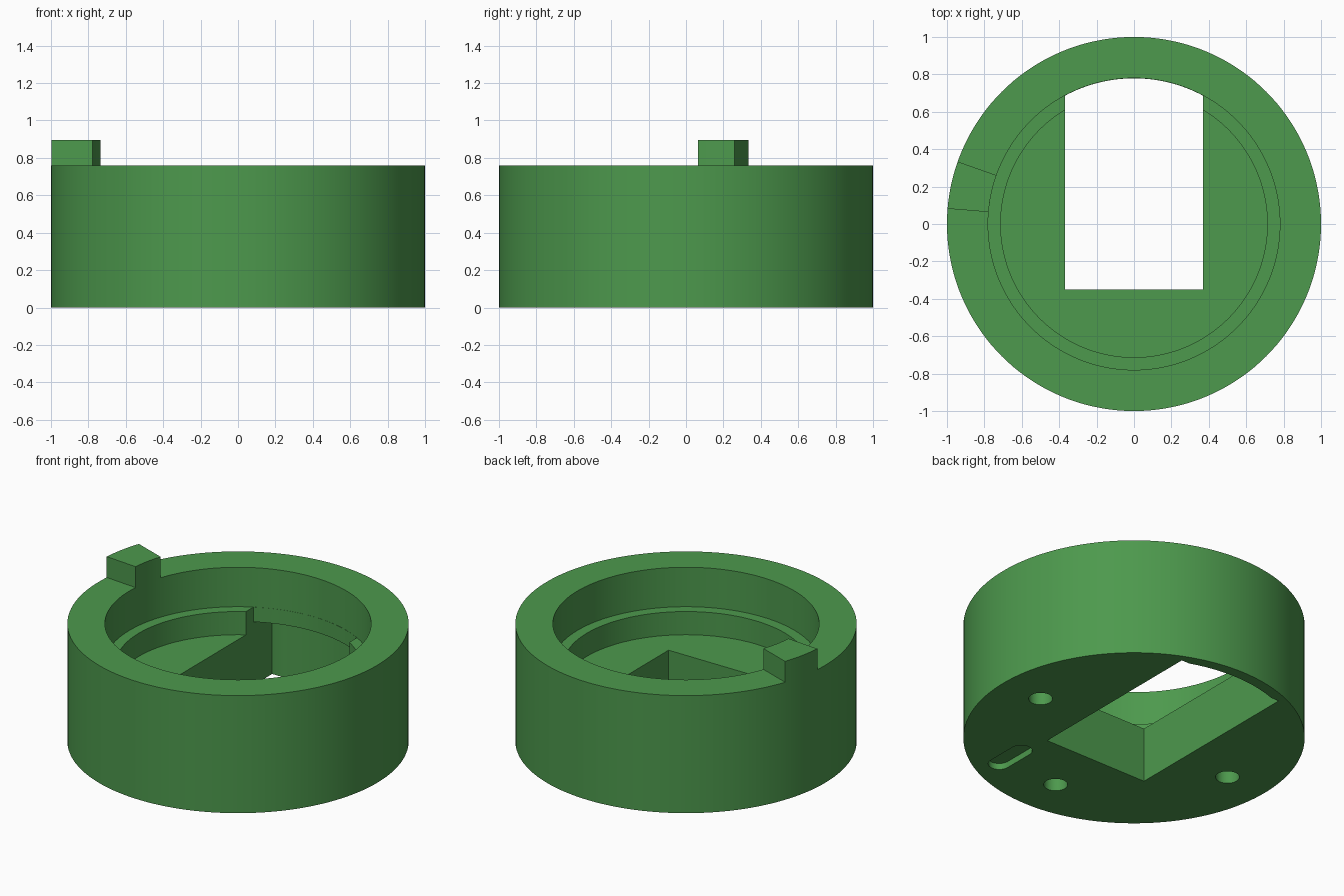
import bpy, bmesh, math

if "Cube" in bpy.data.objects:
    bpy.data.objects.remove(bpy.data.objects["Cube"])

green = bpy.data.materials.new("green plastic")
green.diffuse_color = (0.074, 0.319, 0.074, 1)
green.use_nodes = True
green.node_tree.nodes["Principled BSDF"].inputs["Base Color"].default_value = green.diffuse_color


def make_object(name, bm):
    bmesh.ops.recalc_face_normals(bm, faces=bm.faces)
    mesh = bpy.data.meshes.new(name)
    bm.to_mesh(mesh)
    bm.free()
    mesh.materials.append(green)
    ob = bpy.data.objects.new(name, mesh)
    bpy.context.collection.objects.link(ob)
    return ob


def prism(name, outline, z0, z1):
    """Extrude a flat outline from z0 to z1."""
    bm = bmesh.new()
    face = bm.faces.new([bm.verts.new((x, y, z0)) for x, y in outline])
    top = bmesh.ops.extrude_face_region(bm, geom=[face])["geom"]
    verts = [g for g in top if isinstance(g, bmesh.types.BMVert)]
    bmesh.ops.translate(bm, verts=verts, vec=(0, 0, z1 - z0))
    return make_object(name, bm)


def arc(radius, a0, a1, n, cx=0.0, cy=0.0):
    return [(cx + radius * math.cos(a0 + (a1 - a0) * i / n),
             cy + radius * math.sin(a0 + (a1 - a0) * i / n)) for i in range(n + 1)]


def lathe(name, profile, segments):
    bm = bmesh.new()
    rings = []
    for r, z in profile:
        rings.append([bm.verts.new((r * math.cos(2 * math.pi * i / segments),
                                    r * math.sin(2 * math.pi * i / segments), z))
                      for i in range(segments)])
    for a, b in zip(rings, rings[1:]):
        for i in range(segments):
            j = (i + 1) % segments
            bm.faces.new((a[i], a[j], b[j], b[i]))
    bm.faces.new(rings[0])
    bm.faces.new(rings[-1])
    return make_object(name, bm)


def arc_slot(radius, half, back=None):
    """Slot outline whose far end is an arc, meeting straight shoulders if given."""
    x = half if back is None else math.sqrt(radius ** 2 - back ** 2)
    a = math.acos(x / radius)
    pts = [(-half, FRONT), (half, FRONT)]
    if back is not None:
        pts.append((half, back))
    pts += arc(radius, a, math.pi - a, 32)
    if back is not None:
        pts.append((-half, back))
    return pts


HALF, FRONT = 0.37, -0.35
FLOOR, LEDGE, RIM = 0.355, 0.505, 0.76

# Round cup with a stepped bore
body = lathe("ring_body", [(1, 0), (1, RIM), (0.78, RIM), (0.78, LEDGE),
                           (0.713, LEDGE), (0.713, FLOOR)], 144)

# Through slot, deep at the bottom and limited to the bore above
cutters = [prism("pocket_cutter", arc_slot(0.931, HALF, 0.877), -0.1, 0.41),
           prism("slot_cutter", arc_slot(0.779, HALF), 0.3, 0.6)]

# Blind round holes underneath
for x, y in ((0.715, 0), (0, -0.715), (-0.715, 0)):
    cutters.append(prism("hole_cutter", arc(0.07, 0, 2 * math.pi, 32, x, y)[:-1], -0.1, 0.2))

# Shallow oblong recess underneath
oblong = arc(0.065, 0, math.pi, 16, 0.41, -0.54) + arc(0.065, math.pi, 2 * math.pi, 16, 0.41, -0.74)
cutters.append(prism("recess_cutter", oblong, -0.1, 0.04))

for cutter in cutters:
    mod = body.modifiers.new("cut", "BOOLEAN")
    mod.operation = "DIFFERENCE"
    mod.solver = "EXACT"
    mod.object = cutter
    bpy.context.view_layer.objects.active = body
    bpy.ops.object.modifier_apply(modifier=mod.name)
    bpy.data.objects.remove(cutter)

# Raised key on the rim
a0, a1 = math.radians(160.5), math.radians(175.3)
key = prism("rim_key", arc(1, a0, a1, 8) + arc(0.78, a1, a0, 8), RIM, 0.895)

# Smooth round walls, sharp corners
for ob in (body, key):
    bpy.ops.object.select_all(action="DESELECT")
    ob.select_set(True)
    bpy.context.view_layer.objects.active = ob
    bpy.ops.object.shade_smooth_by_angle(angle=math.radians(20))
